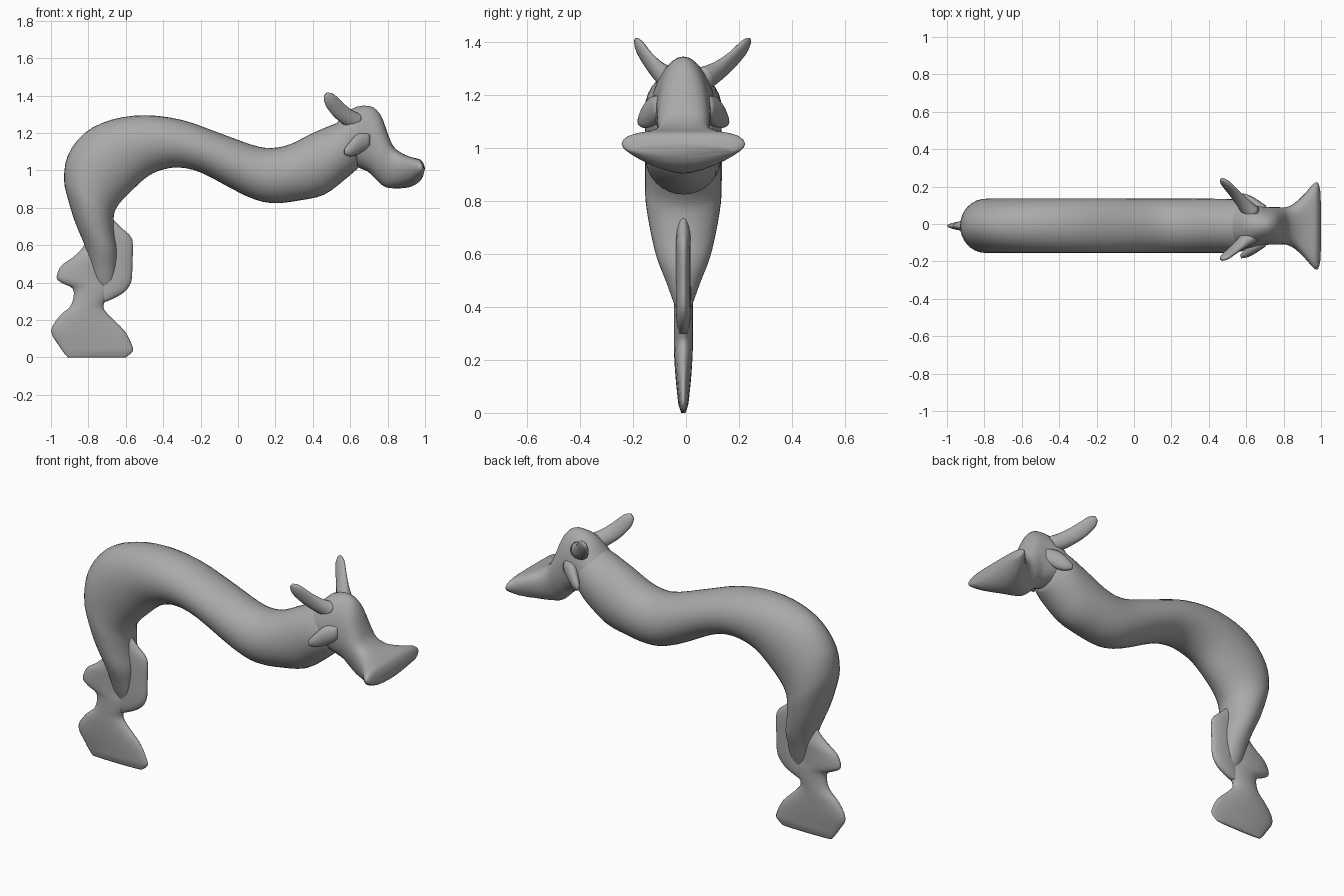
import bpy, bmesh, math
from mathutils import Vector

Y0 = -0.01  # slight sideways offset of the whole creature

grey = bpy.data.materials.new("plain grey")
grey.diffuse_color = (0.4, 0.4, 0.4, 1)


def spline(a, b, c, d, t):
    return 0.5 * (2 * b + (c - a) * t + (2 * a - 5 * b + 4 * c - d) * t * t
                  + (3 * b - a - 3 * c + d) * t ** 3)


def loft(name, rings, sides=24, steps=3):
    """Skin smooth elliptical rings: (centre, long axis, side axis, bulge)."""
    n = len(rings)
    fine = []
    for i in range(n - 1):
        q = [rings[max(0, min(n - 1, i + j))] for j in (-1, 0, 1, 2)]
        for s in range(steps):
            fine.append([spline(*(r[k] for r in q), s / steps) for k in range(4)])
    fine.append(rings[-1])
    bm = bmesh.new()
    loops = []
    for c, u, v, k in fine:
        loop = []
        for j in range(sides):
            a = 2 * math.pi * j / sides
            along = math.cos(a) + k * math.sin(a) ** 2
            loop.append(bm.verts.new(c + u * along + v * math.sin(a)))
        loops.append(loop)
    for p, q in zip(loops, loops[1:]):
        for j in range(sides):
            m = (j + 1) % sides
            bm.faces.new((p[j], p[m], q[m], q[j]))
    bm.faces.new(loops[0])
    bm.faces.new(loops[-1])
    bmesh.ops.recalc_face_normals(bm, faces=bm.faces)
    for f in bm.faces:
        f.smooth = True
    mesh = bpy.data.meshes.new(name)
    bm.to_mesh(mesh)
    bm.free()
    mesh.materials.append(grey)
    ob = bpy.data.objects.new(name, mesh)
    bpy.context.collection.objects.link(ob)
    return ob


def section(ax, az, bx, bz, w, k=0.0):
    """Ring spanning two outline points in the side profile, half width w."""
    a, b = Vector((ax, Y0, az)), Vector((bx, Y0, bz))
    return ((a + b) / 2, (a - b) / 2, Vector((0, w, 0)), k)


def slab(z, x0, x1, w):
    return section(x1, z, x0, z, w)


# Serpentine body, from the neck back to the tail root
loft("body", [section(*r) for r in (
    (.62, 1.26, .64, 1.01, .11), (.55, 1.26, .57, .95, .14),
    (.40, 1.20, .46, .87, .145), (.28, 1.14, .33, .84, .145),
    (.18, 1.12, .18, .825, .145), (.08, 1.135, .04, .865, .145),
    (-.10, 1.20, -.19, .985, .145), (-.30, 1.27, -.31, 1.015, .145),
    (-.50, 1.295, -.40, 1.005, .145), (-.68, 1.27, -.48, .97, .145),
    (-.82, 1.20, -.56, .90, .145), (-.91, 1.08, -.62, .84, .145),
    (-.93, .95, -.655, .79, .145), (-.91, .85, -.665, .74, .142),
    (-.87, .72, -.66, .66, .125), (-.82, .60, -.645, .57, .10),
    (-.79, .50, -.65, .49, .065), (-.77, .42, -.66, .42, .038),
    (-.74, .36, -.68, .36, .015))], 32)

# Thin tail with a rear lobe and a broad fluke at the bottom
loft("tail_fluke", [slab(*r) for r in (
    (0.0, -.91, -.60, .008), (.03, -.935, -.565, .018),
    (.06, -.955, -.565, .022), (.14, -1.0, -.605, .03),
    (.22, -.955, -.685, .035), (.27, -.90, -.72, .036),
    (.32, -.88, -.70, .036), (.37, -.885, -.69, .036),
    (.40, -.945, -.69, .036), (.43, -.97, -.69, .036),
    (.49, -.945, -.68, .036), (.53, -.89, -.68, .036),
    (.57, -.845, -.68, .03), (.63, -.80, -.70, .02))])

# Thin fin on the inner side of the tail
loft("inner_fin", [slab(*r) for r in (
    (.30, -.75, -.70, .015), (.34, -.76, -.62, .025),
    (.40, -.76, -.572, .028), (.50, -.76, -.565, .028),
    (.63, -.76, -.565, .028), (.69, -.75, -.62, .025),
    (.74, -.74, -.67, .015))])

# Head, narrowing at the muzzle and flaring to a wide flat lip
loft("head", [section(*r) for r in (
    (.50, 1.22, .52, .98, .12, 0), (.60, 1.325, .61, 1.02, .12, -.1),
    (.70, 1.345, .68, 1.0, .105, -.2), (.76, 1.30, .71, .98, .10, -.1),
    (.80, 1.20, .74, .95, .10, .1), (.83, 1.13, .78, .915, .10, .3),
    (.88, 1.09, .82, .905, .122, .4), (.93, 1.07, .88, .905, .175, .5),
    (.97, 1.06, .93, .915, .225, .5), (.99, 1.04, .97, .94, .23, .4),
    (1.0, 1.01, .99, .97, .19, 0))], 32)

# Horn-like ears, swept back and outwards
u = Vector((.65, 0, .76))
for side, name in ((-1, "right_ear"), (1, "left_ear")):
    spread = .19 if side < 0 else .24
    rings = []
    for t, long, thin in ((0, .05, .045), (.3, .045, .03), (.6, .043, .02),
                          (.88, .036, .017), (1, .015, .008)):
        bend = .02 * math.sin(math.pi * t)
        c = Vector((.63 - .16 * t, side * (.06 + (spread - .06) * t), 1.26 + .145 * t - bend))
        d = Vector((-.16, side * (spread - .06), .145))
        rings.append((c, u * long, d.cross(u).normalized() * thin, 0.0))
    loft(name, rings, 16)

# Small pointed cheek flaps behind the jaw
for side, name in ((-1, "right_cheek"), (1, "left_cheek")):
    rings = []
    for x, y, z, r in ((.70, .085, 1.16, .04), (.64, .115, 1.14, .055),
                       (.60, .145, 1.115, .04), (.57, .165, 1.10, .015)):
        rings.append((Vector((x, side * y + Y0, z)), Vector((0, 0, r)),
                      Vector((.3, side, 0)).normalized() * r * .6, 0.0))
    loft(name, rings, 16)
